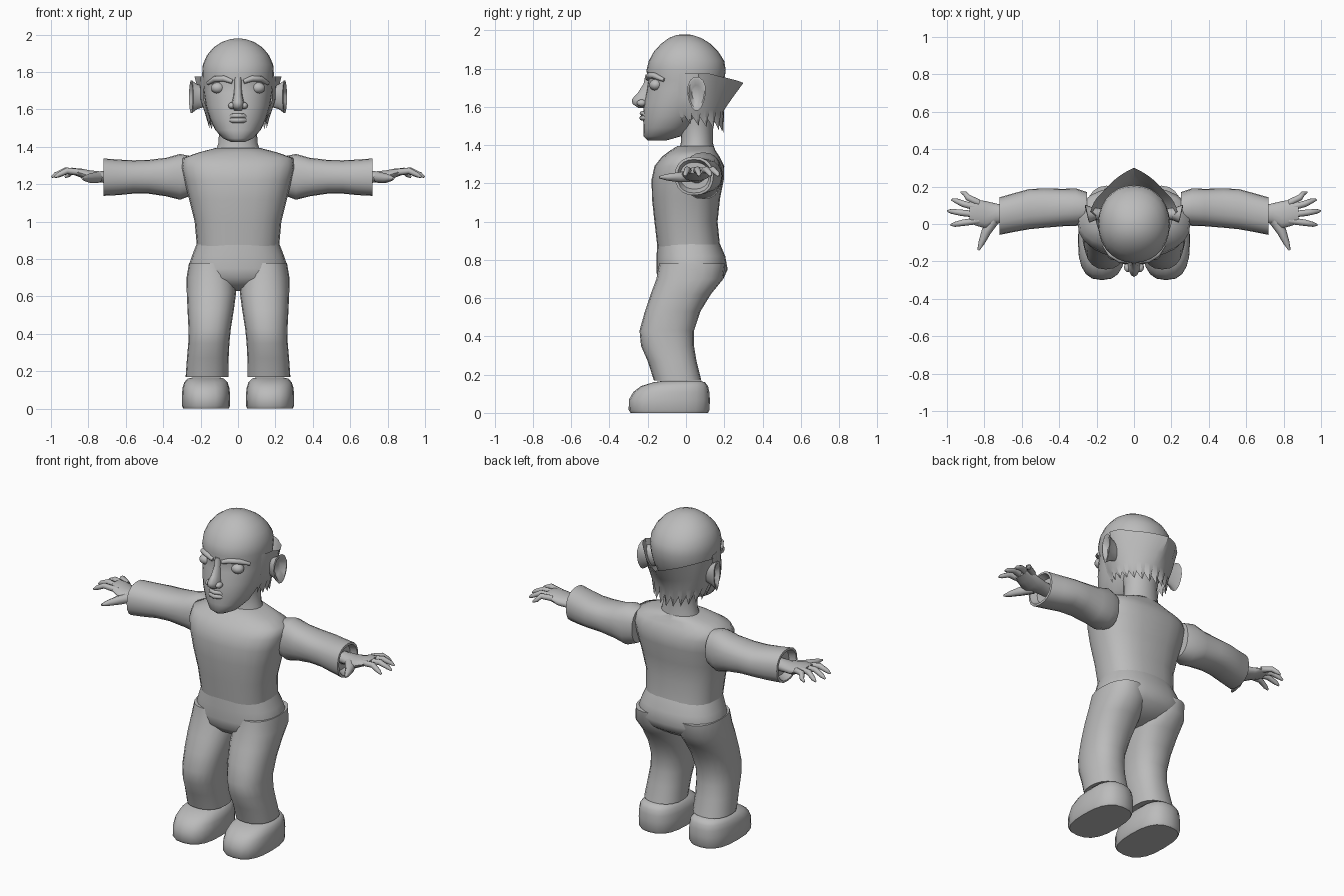
import bpy, bmesh, math
from mathutils import Vector

grey = bpy.data.materials.new("plain grey")
grey.diffuse_color = (0.5, 0.5, 0.5, 1)


def finish(name, bm, mirror=False, angle=60):
    bmesh.ops.recalc_face_normals(bm, faces=bm.faces)
    me = bpy.data.meshes.new(name)
    bm.to_mesh(me)
    bm.free()
    me.materials.append(grey)
    ob = bpy.data.objects.new(name, me)
    bpy.context.collection.objects.link(ob)
    if mirror:
        ob.modifiers.new("mirror", "MIRROR").use_mirror_merge = False
    bpy.ops.object.select_all(action='DESELECT')
    ob.select_set(True)
    bpy.context.view_layer.objects.active = ob
    bpy.ops.object.shade_smooth_by_angle(angle=math.radians(angle))
    return ob


def skin(bm, rings, closed=True, caps=True):
    vs = [[bm.verts.new(p) for p in r] for r in rings]
    n = len(vs[0])
    for a, b in zip(vs, vs[1:]):
        for i in range(n if closed else n - 1):
            j = (i + 1) % n
            bm.faces.new((a[i], a[j], b[j], b[i]))
    if caps:
        bm.faces.new(vs[0])
        bm.faces.new(vs[-1])


def loft(name, rings, axis='z', n=20, p=2.0, mirror=False, angle=60):
    """rings: (position, a0, a1, b0, b1); superellipse cross-sections along z or x"""
    out = []
    for t, a0, a1, b0, b1 in rings:
        ring = []
        for k in range(n):
            w = 2 * math.pi * k / n
            c, s = math.cos(w), math.sin(w)
            a = (a0 + a1) / 2 + (a1 - a0) / 2 * math.copysign(abs(c) ** (2 / p), c)
            b = (b0 + b1) / 2 + (b1 - b0) / 2 * math.copysign(abs(s) ** (2 / p), s)
            ring.append((a, b, t) if axis == 'z' else (t, a, b))
        out.append(ring)
    bm = bmesh.new()
    skin(bm, out)
    return finish(name, bm, mirror, angle)


def sym(rings):
    return [(z, -w, w, y0, y1) for z, w, y0, y1 in rings]


def tube(bm, pts, radii, n=8):
    pts = [Vector(p) for p in pts]
    rings = []
    for i, p in enumerate(pts):
        d = (pts[min(i + 1, len(pts) - 1)] - pts[max(i - 1, 0)]).normalized()
        u = d.cross(Vector((0, 0, 1))).normalized()
        v = u.cross(d)
        rings.append([p + radii[i] * (u * math.cos(2 * math.pi * k / n) + v * math.sin(2 * math.pi * k / n))
                      for k in range(n)])
    skin(bm, rings)


def ball(name, loc, size, mirror=False):
    bm = bmesh.new()
    bmesh.ops.create_uvsphere(bm, u_segments=14, v_segments=10, radius=1)
    for v in bm.verts:
        v.co = Vector(loc) + Vector([c * s for c, s in zip(v.co, size)])
    return finish(name, bm, mirror)


# Clothes: jumper, trousers, sleeves, shoes
loft("jumper", sym([(.87, .22, -.15, .178), (1.0, .232, -.165, .165), (1.12, .262, -.178, .178),
                    (1.22, .287, -.18, .198), (1.29, .303, -.165, .2), (1.34, .295, -.125, .175),
                    (1.37, .21, -.085, .155), (1.395, .115, -.045, .145)]), n=24, p=2.5)
loft("trouser_hips", sym([(.89, .218, -.15, .175), (.82, .245, -.154, .205), (.75, .268, -.155, .218),
                          (.70, .262, -.15, .195), (.655, .15, -.11, .13), (.63, .05, -.05, .05)]), n=24, p=2.4)
loft("trouser_legs", [(.78, .03, .262, -.14, .205), (.7, .01, .275, -.155, .195), (.62, .01, .274, -.185, .13),
                      (.53, .022, .27, -.215, .075), (.43, .038, .265, -.243, .042), (.35, .046, .266, -.235, .042),
                      (.27, .05, .273, -.2, .055), (.17, .05, .28, -.168, .08)], p=2.3, mirror=True)
loft("sleeves", [(.25, .0, .17, 1.14, 1.35), (.31, -.01, .19, 1.117, 1.362), (.38, -.012, .188, 1.135, 1.342),
                 (.48, -.02, .19, 1.15, 1.33), (.56, -.028, .187, 1.15, 1.328), (.64, -.042, .165, 1.142, 1.332),
                 (.718, -.058, .143, 1.138, 1.338), (.72, -.045, .13, 1.15, 1.325), (.68, -.03, .12, 1.17, 1.31)],
     'x', p=2.3, mirror=True, angle=40)
loft("shoes", [(0, .05, .293, -.29, .115), (.015, .043, .3, -.3, .123), (.07, .042, .3, -.298, .125),
               (.11, .046, .297, -.275, .122), (.14, .055, .288, -.235, .115), (.16, .075, .27, -.17, .1),
               (.168, .1, .24, -.12, .07)], p=2.6, mirror=True, angle=50)

# Hands: palm, four fingers and thumb
loft("palms", [(.67, .015, .095, 1.2, 1.275), (.74, .0, .11, 1.21, 1.27), (.79, -.025, .122, 1.212, 1.275),
               (.84, -.01, .13, 1.235, 1.285), (.88, .005, .125, 1.25, 1.285)], 'x', n=14, mirror=True)
bm = bmesh.new()
for y0, x1, y1 in ((.113, .925, .17), (.085, .975, .13), (.05, .997, .07), (.018, .98, -.005)):
    tube(bm, [(.83, y0, 1.262), ((.85 + x1) / 2, (y0 + y1) / 2, 1.272), (x1 - .02, y1 * .9 + y0 * .1, 1.25),
              (x1, y1, 1.238)], (.018, .017, .013, .005))
tube(bm, [(.75, .02, 1.237), (.79, -.04, 1.232), (.815, -.1, 1.232), (.832, -.14, 1.232)], (.03, .026, .017, .006))
finish("fingers", bm, True)

# Neck, head and cranium
loft("neck", sym([(1.36, .125, -.04, .15), (1.42, .105, -.025, .14), (1.5, .1, -.03, .14), (1.6, .12, -.05, .15)]))
head = sym([(1.425, .035, -.2, -.1), (1.445, .08, -.222, -.03), (1.49, .122, -.222, .03), (1.55, .15, -.225, .09),
            (1.62, .172, -.22, .15), (1.69, .183, -.205, .185), (1.74, .188, -.198, .2), (1.79, .192, -.207, .208),
            (1.84, .188, -.195, .2), (1.89, .166, -.167, .168), (1.93, .132, -.13, .128), (1.96, .088, -.09, .08),
            (1.975, .045, -.05, .035), (1.979, .015, -.02, .01)])
loft("head", head, n=28, p=2.1)

# Face: nose, nostrils, eyes, brows, lips
loft("nose", sym([(1.77, .022, -.212, -.15), (1.72, .02, -.222, -.15), (1.67, .025, -.254, -.15),
                  (1.64, .032, -.283, -.15), (1.615, .034, -.28, -.15), (1.595, .022, -.25, -.15)]), n=12)
ball("nostrils", (.033, -.232, 1.62), (.02, .025, .018), True)
ball("eyes", (.108, -.158, 1.715), (.038, .034, .03), True)
bm = bmesh.new()
tube(bm, [(.03, -.2, 1.748), (.075, -.192, 1.765), (.125, -.162, 1.762), (.16, -.115, 1.74)], (.012, .016, .016, .01))
finish("brows", bm, True)
bm = bmesh.new()
for z, r in ((1.566, .012), (1.542, .014)):
    tube(bm, [(-.06, -.192, 1.545), (-.03, -.22, z), (0, -.23, z), (.03, -.22, z), (.06, -.192, 1.545)],
         (.004, r, r, r, .004))
finish("lips", bm)

# Ears: tilted bowl with a raised rim
bm = bmesh.new()
rings = []
for depth, s in ((-.06, .55), (0, .75), (.028, 1), (.032, .85), (.01, .5)):
    ring = []
    for k in range(14):
        w = 2 * math.pi * k / 14
        ry = .048 * (1 + .2 * math.sin(w))
        ring.append((.21 + depth + .012 * s * (1 + math.cos(w)), .055 + s * ry * math.cos(w),
                     1.668 + s * .09 * math.sin(w)))
    rings.append(ring)
skin(bm, rings)
finish("ears", bm, True)

# Hair: open shell around the back, flared rim, jagged ends
bm = bmesh.new()
N = 28
rows = [[] for _ in range(4)]
for i in range(N + 1):
    u = 2 * i / N - 1
    a = u * 2.0
    s, c = math.sin(a), math.cos(a)
    spike = max(0, 1 - abs(u) * 2.6)
    flare = .235 if abs(a) < 1.5 else .205
    jag = .05 * (i % 2) + .05 * abs(u)
    rows[0].append((flare * s, .04 + .185 * c + .075 * spike, 1.725 + .05 * min(1, abs(u) * 1.8)))
    rows[1].append((.2 * s, .035 + .18 * c + .03 * spike, 1.65))
    rows[2].append((.178 * s, .03 + .17 * c, 1.585))
    rows[3].append((.155 * s, .03 + .15 * c + .015 * (1 - i % 2), 1.465 + jag))
skin(bm, rows, closed=False, caps=False)
finish("hair", bm, angle=40)
